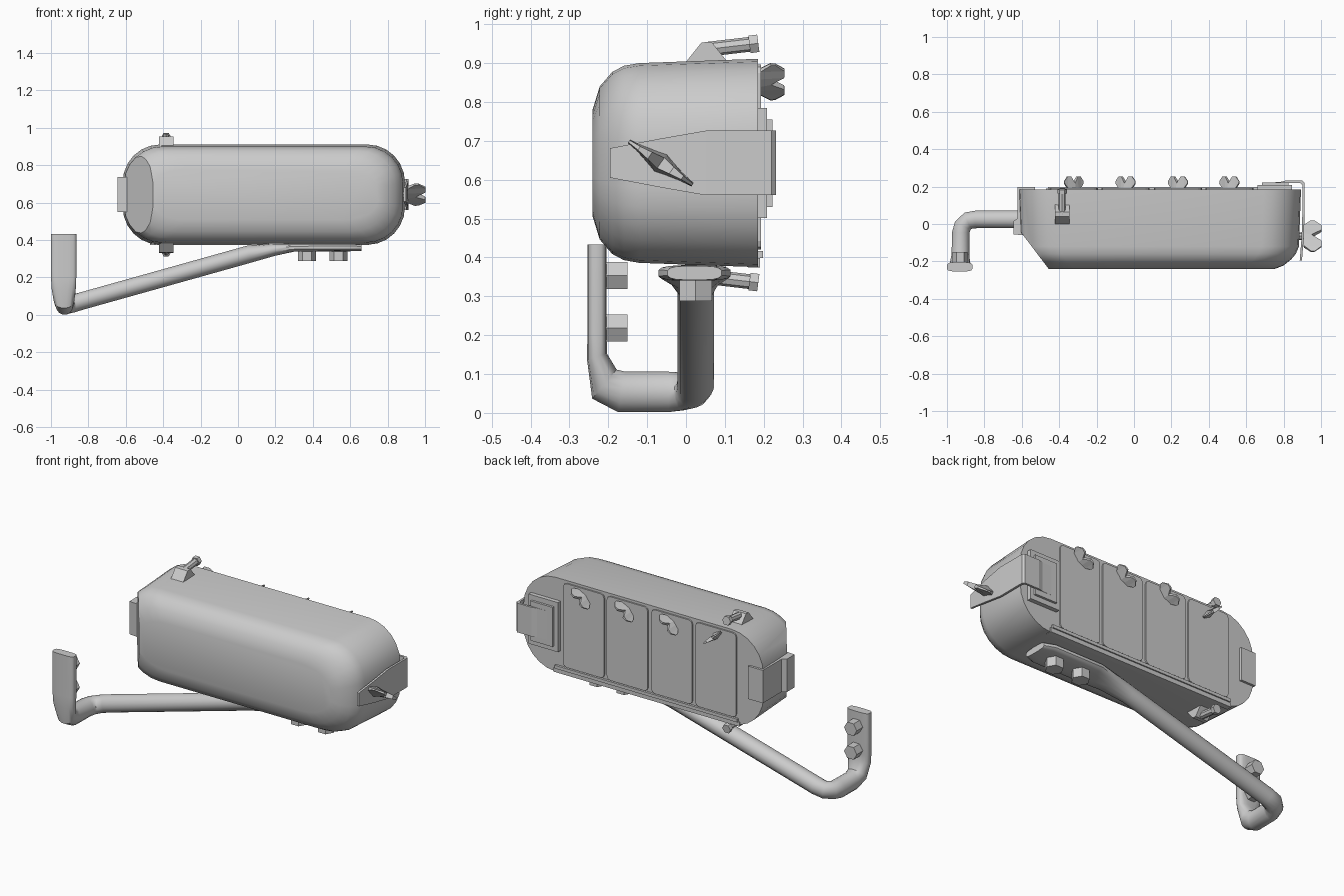
import bpy, bmesh, math
from mathutils import Vector as V

if "Cube" in bpy.data.objects:
    bpy.data.objects.remove(bpy.data.objects["Cube"])

ZC = 0.643  # height of the housing's middle


def finish(name, bm, smooth=None):
    bmesh.ops.recalc_face_normals(bm, faces=bm.faces[:])
    me = bpy.data.meshes.new(name)
    bm.to_mesh(me)
    bm.free()
    ob = bpy.data.objects.new(name, me)
    bpy.context.collection.objects.link(ob)
    if smooth:
        for p in me.polygons:
            p.use_smooth = True
        me.set_sharp_from_angle(angle=math.radians(smooth))
    return ob


def loft_bm(rings):
    bm = bmesh.new()
    vs = [[bm.verts.new(p) for p in r] for r in rings]
    n = len(vs[0])
    for a, b in zip(vs, vs[1:]):
        for i in range(n):
            j = (i + 1) % n
            bm.faces.new((a[i], a[j], b[j], b[i]))
    bm.faces.new(vs[0])
    bm.faces.new(vs[-1])
    return bm


def box(name, x, y, z, bevel=0):
    bm = bmesh.new()
    bmesh.ops.create_cube(bm, size=1)
    for v in bm.verts:
        v.co = V([(r[0] + r[1]) / 2 + c * (r[1] - r[0]) for r, c in zip((x, y, z), v.co)])
    if bevel:
        es = [e for e in bm.edges if abs(e.verts[0].co.y - e.verts[1].co.y) > 1e-5]
        bmesh.ops.bevel(bm, geom=es, offset=bevel, segments=2, profile=0.5, affect='EDGES')
    return finish(name, bm)


def rod(name, p0, p1, r, sides=6, turn=0.0):
    p0, p1 = V(p0), V(p1)
    q = (p1 - p0).to_track_quat('Z', 'Y')
    ang = [2 * math.pi * i / sides + turn for i in range(sides)]
    ring = [q @ V((r * math.cos(a), r * math.sin(a), 0)) for a in ang]
    return finish(name, loft_bm([[p + o for o in ring] for p in (p0, p1)]), 35)


def wing_nut(name, base, axis, along, half, depth, thick):
    base, axis, along = V(base), V(axis).normalized(), V(along).normalized()
    side = axis.cross(along)
    half_st = [(1, .42, .62, .2), (.68, .03, 1, .35), (.34, 0, .98, .65)]
    st = [(-u, a, b, t) for u, a, b, t in half_st] + [(0, 0, .45, 1)] + half_st[::-1]
    rings = []
    for u, lo, hi, t in st:
        c = base + along * u * half
        s = side * t * thick
        rings.append([c + axis * lo * depth - s, c + axis * lo * depth + s,
                      c + axis * hi * depth + s * .6, c + axis * hi * depth - s * .6])
    finish(name, loft_bm(rings))


# Housing: rounded outlines lofted from the back to the domed front
def outline(y, x0, x1, hh):
    rx, rz = 0.20, hh * 0.76
    pts = []
    for k, (cx, cz) in enumerate([(x1 - rx, hh - rz), (x0 + rx, hh - rz),
                                  (x0 + rx, rz - hh), (x1 - rx, rz - hh)]):
        for i in range(7):
            a = math.pi / 2 * (k + i / 6)
            pts.append(V((cx + rx * math.cos(a), y, ZC + cz + rz * math.sin(a))))
    return pts


bm = loft_bm([outline(*s) for s in [
    (0.185, -0.617, 0.893, 0.268), (-0.12, -0.605, 0.882, 0.257),
    (-0.16, -0.590, 0.865, 0.250), (-0.19, -0.565, 0.840, 0.234),
    (-0.222, -0.525, 0.800, 0.197), (-0.241, -0.470, 0.750, 0.135)]])
# slanted flat on the inboard front corner
r = bmesh.ops.bisect_plane(bm, geom=bm.verts[:] + bm.edges[:] + bm.faces[:], dist=1e-5,
                           plane_co=(-0.60, -0.05, 0), plane_no=(-0.185, -0.14, 0),
                           clear_outer=True)
cut = [e for e in r['geom_cut'] if isinstance(e, bmesh.types.BMEdge)]
bmesh.ops.holes_fill(bm, edges=cut)
finish("housing", bm, 32)

# Back panels, each with a wing nut
for i, x in enumerate((-0.322, -0.045, 0.235, 0.51)):
    box(f"back_panel_{i}", (x - 0.129, x + 0.129), (0.17, 0.193), (0.42, 0.897), 0.022)
    wing_nut(f"panel_nut_{i}", (x, 0.19, 0.852), (0, 1, 0),
             (0.05, 0, -0.045 if i == 0 else 0.042), 0.068, 0.064, 0.018)

# Lower lip along the back
box("lower_lip", (-0.47, 0.70), (0.16, 0.191), (0.374, 0.398))
box("lower_lip_step", (-0.46, 0.69), (0.16, 0.198), (0.398, 0.416))

# Stepped plate and wrap-around strap on the outboard end
box("strap_plate_base", (0.66, 0.845), (0.17, 0.209), (0.502, 0.784))
box("strap_plate_top", (0.685, 0.825), (0.19, 0.222), (0.53, 0.755))
T = 0.012
finish("end_strap", loft_bm([[V((x, y, ZC - h)), V((x, y, ZC + h)),
                              V((x - dx, y - dy, ZC + h)), V((x - dx, y - dy, ZC - h))]
                             for x, y, dx, dy, h in [
    (0.72, 0.222, 0, T, 0.083), (0.78, 0.224, 0, T, 0.083), (0.81, 0.232, 0, T, 0.083),
    (0.90, 0.232, T, T, 0.083), (0.912, 0.22, T, T, 0.083), (0.912, 0.05, T, 0, 0.083),
    (0.908, -0.07, T, 0, 0.062), (0.898, -0.195, T, 0, 0.038)]]))
wing_nut("strap_nut", (0.905, -0.065, 0.643), (1, 0, 0), (0, 0.082, -0.056), 0.099, 0.098, 0.027)
rod("strap_stud", (0.86, -0.065, 0.643), (0.93, -0.065, 0.643), 0.02, 8)

# Hooked clip on the inboard end
finish("end_clip", loft_bm([[V((x, y, z)) for x, y in [
    (-0.53, 0.198), (-0.622, 0.198), (-0.622, 0.03), (-0.645, 0.015),
    (-0.645, -0.055), (-0.575, -0.062), (-0.53, 0.0)]] for z in (0.55, 0.737)]))

# Hinge lugs with pins, mirrored top and bottom
for nm, s in (("upper", 1), ("lower", -1)):
    def z(h):
        return ZC + s * h
    finish(f"{nm}_lug", loft_bm([[V((x, y, z(h))) for y, h in [
        (-0.008, 0.25), (0.04, 0.31), (0.065, 0.312), (0.115, 0.25)]]
        for x in (-0.423, -0.345)]))
    rod(f"{nm}_pin", (-0.384, 0.05, z(0.292)), (-0.384, 0.17, z(0.306)), 0.019, 8)
    rod(f"{nm}_pin_head", (-0.384, 0.163, z(0.305)), (-0.384, 0.186, z(0.308)), 0.026, 6)


# Bent support tube with flattened ends: centre, width axis, height axis, squareness
def ring(c, a, b, p):
    def f(t):
        return math.copysign(abs(t) ** p, t)
    out = []
    for i in range(16):
        t = 2 * math.pi * (i + 0.5) / 16
        out.append(V(c) + V(a) * f(math.cos(t)) + V(b) * f(math.sin(t)))
    return out


tube = [
    ((0.66, 0.022, 0.360), (0, 0.07, 0), (0, 0, 0.018), 0.6),
    ((0.60, 0.022, 0.360), (0, 0.094, 0), (0, 0, 0.020), 0.6),
    ((0.30, 0.022, 0.359), (0, 0.094, 0), (0, 0, 0.021), 0.6),
    ((0.19, 0.023, 0.349), (0, 0.070, 0), (-0.006, 0, 0.034), 0.9),
    ((0.06, 0.025, 0.325), (0, 0.048, 0), (-0.012, 0, 0.046), 1),
    ((-0.84, 0.025, 0.073), (0, 0.048, 0), (-0.012, 0, 0.046), 1),
    ((-0.885, 0.018, 0.060), (-0.019, 0.044, 0), (-0.008, 0, 0.047), 1),
    ((-0.915, -0.008, 0.055), (-0.042, 0.022, 0), (-0.003, 0, 0.049), 1),
    ((-0.926, -0.045, 0.054), (-0.048, 0, 0), (0, 0, 0.053), 1),
    ((-0.928, -0.165, 0.054), (-0.048, 0, 0), (0, 0.010, 0.053), 1),
    ((-0.930, -0.210, 0.074), (-0.055, 0, 0), (0, 0.032, 0.038), 1),
    ((-0.932, -0.229, 0.145), (-0.066, 0, 0), (0, 0.026, 0.008), 0.7),
    ((-0.932, -0.229, 0.200), (-0.068, 0, 0), (0, 0.025, 0), 0.5),
    ((-0.932, -0.229, 0.433), (-0.068, 0, 0), (0, 0.025, 0), 0.5)]
finish("support_tube", loft_bm([ring(*t) for t in tube]), 40)

# Bolts under the housing and on the upright mounting end
for i, x in enumerate((0.368, 0.538)):
    rod(f"arm_bolt_{i}", (x, 0.025, 0.37), (x, 0.025, 0.288), 0.048, 6)
for i, zb in enumerate((0.218, 0.353)):
    rod(f"post_bolt_{i}", (-0.93, -0.23, zb), (-0.93, -0.15, zb), 0.04, 6)
